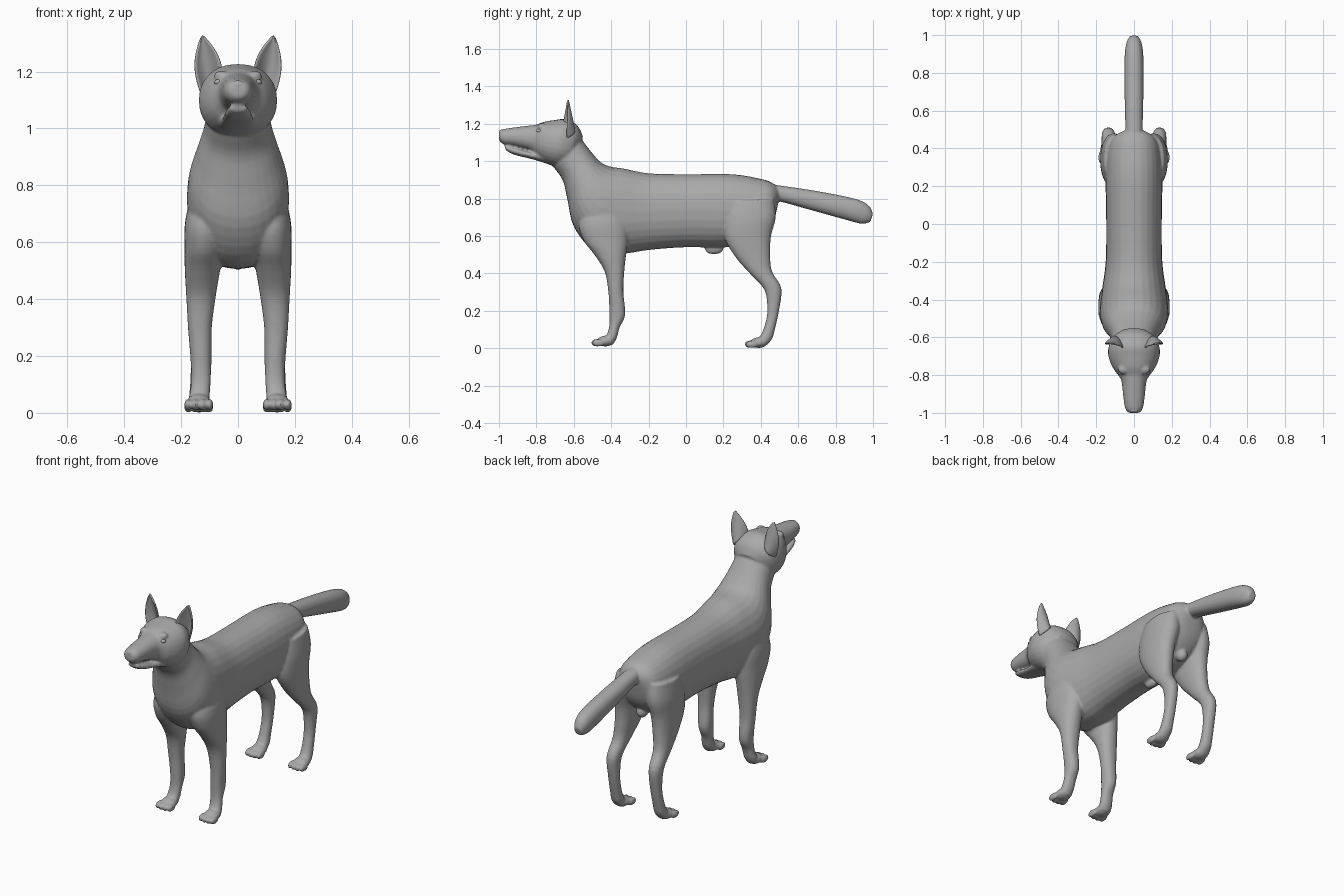
import bpy
import bmesh
import math
from mathutils import Vector, Matrix

default_cube = bpy.data.objects.get("Cube")
if default_cube:
    bpy.data.objects.remove(default_cube, do_unlink=True)

# One plain grey for the whole animal
grey = bpy.data.materials.new("plain grey")
grey.use_nodes = True
grey.diffuse_color = (0.4, 0.4, 0.4, 1)
grey.node_tree.nodes["Principled BSDF"].inputs["Base Color"].default_value = grey.diffuse_color

RING_SIDES = 28
SUBSTEPS = 4


def catmull_rom(before, start, end, after, t):
    """Interpolate whole stations so the loft flows smoothly."""
    result = []
    for a, b, c, d in zip(before, start, end, after):
        linear = (c - a) * t
        square = (2 * a - 5 * b + 4 * c - d) * t ** 2
        cubic = (3 * b - a - 3 * c + d) * t ** 3
        result.append(b + (linear + square + cubic) / 2)
    return result


def loft(bm, stations, side=1, squareness=2.2):
    """Each station: first edge (y, z), second edge (y, z), centre x, half width."""
    dense = []
    last = len(stations) - 1
    for i in range(last):
        four = [stations[max(0, min(last, i + k))] for k in (-1, 0, 1, 2)]
        dense += [catmull_rom(*four, step / SUBSTEPS) for step in range(SUBSTEPS)]
    dense.append(stations[last])

    rings = []
    for y1, z1, y2, z2, x, width in dense:
        centre = Vector((x * side, (y1 + y2) / 2, (z1 + z2) / 2))
        across = Vector((width, 0, 0))
        along = Vector((0, (y1 - y2) / 2, (z1 - z2) / 2))
        ring = []
        for k in range(RING_SIDES):
            angle = math.tau * k / RING_SIDES
            c, s = math.cos(angle), math.sin(angle)
            u = math.copysign(abs(c) ** (2 / squareness), c)
            v = math.copysign(abs(s) ** (2 / squareness), s)
            ring.append(bm.verts.new(centre + across * u + along * v))
        rings.append(ring)

    faces = [bm.faces.new(rings[0]), bm.faces.new(rings[-1])]
    for ring, following in zip(rings, rings[1:]):
        for k in range(RING_SIDES):
            n = (k + 1) % RING_SIDES
            faces.append(bm.faces.new((ring[k], ring[n], following[n], following[k])))
    bmesh.ops.recalc_face_normals(bm, faces=faces)


def ellipsoid(bm, centre, radii, subdivisions=3):
    matrix = Matrix.Translation(centre) @ Matrix.Diagonal((*radii, 1))
    bmesh.ops.create_icosphere(bm, subdivisions=subdivisions, radius=1, matrix=matrix)


def finish(bm, name):
    mesh = bpy.data.meshes.new(name)
    bm.to_mesh(mesh)
    bm.free()
    mesh.materials.append(grey)
    mesh.shade_smooth()
    obj = bpy.data.objects.new(name, mesh)
    bpy.context.collection.objects.link(obj)
    return obj


# Profiles read from the tail end forward, or from the hip and shoulder down
trunk_and_neck = [
    (.5, .85, .49, .76, 0, .05), (.46, .885, .46, .66, 0, .11),
    (.4, .905, .38, .58, 0, .14), (.25, .93, .22, .54, 0, .15),
    (0, .93, 0, .54, 0, .147), (-.2, .935, -.2, .525, 0, .15),
    (-.33, .96, -.35, .505, 0, .168), (-.4, .97, -.5, .53, 0, .18),
    (-.45, .99, -.6, .65, 0, .17), (-.49, 1.03, -.635, .8, 0, .142),
    (-.53, 1.08, -.66, .9, 0, .12), (-.57, 1.13, -.71, .97, 0, .11),
    (-.62, 1.17, -.75, 1.03, 0, .09),
]
skull_and_muzzle = [
    (-.55, 1.13, -.6, 1.03, 0, .07), (-.58, 1.19, -.63, .98, 0, .115),
    (-.64, 1.225, -.69, .97, 0, .137), (-.7, 1.22, -.74, .985, 0, .13),
    (-.76, 1.21, -.785, 1.01, 0, .105), (-.8, 1.195, -.815, 1.04, 0, .078),
    (-.84, 1.19, -.84, 1.06, 0, .065), (-.92, 1.18, -.92, 1.08, 0, .056),
    (-.98, 1.17, -.975, 1.09, 0, .046), (-1, 1.155, -1, 1.11, 0, .027),
]
lower_jaw = [
    (-.72, 1.06, -.74, .985, 0, .08), (-.82, 1.05, -.82, 1.01, 0, .058),
    (-.92, 1.075, -.92, 1.035, 0, .045), (-.97, 1.085, -.965, 1.06, 0, .03),
]
tail = [
    (.4, .88, .42, .8, 0, .04), (.5, .87, .5, .785, 0, .045),
    (.7, .84, .68, .735, 0, .05), (.9, .8, .86, .685, 0, .05),
    (.975, .765, .94, .665, 0, .04), (1, .72, .985, .675, 0, .022),
]
front_leg = [
    (-.5, .82, -.34, .82, .09, .06), (-.57, .68, -.31, .68, .11, .075),
    (-.55, .58, -.31, .58, .118, .07), (-.49, .5, -.32, .5, .125, .062),
    (-.435, .41, -.33, .41, .13, .052), (-.415, .3, -.335, .3, .134, .042),
    (-.41, .2, -.325, .18, .13, .037), (-.41, .12, -.355, .11, .13, .034),
    (-.425, .07, -.37, .055, .135, .036), (-.45, .045, -.39, .02, .137, .037),
]
hind_leg = [
    (.22, .78, .47, .8, .09, .07), (.2, .68, .48, .7, .105, .072),
    (.21, .58, .455, .6, .115, .062), (.27, .48, .45, .5, .122, .052),
    (.35, .39, .46, .41, .13, .042), (.42, .31, .51, .32, .135, .036),
    (.435, .2, .497, .2, .135, .031), (.42, .12, .475, .1, .137, .031),
    (.4, .07, .46, .05, .138, .034), (.375, .045, .43, .015, .14, .036),
]

# Body: all limbs flow into one continuous skin
body = bmesh.new()
for profile in (trunk_and_neck, skull_and_muzzle, lower_jaw, tail):
    loft(body, profile)
ellipsoid(body, (0, .15, .53), (.022, .05, .028))
ellipsoid(body, (0, .4, .59), (.03, .035, .035))

for side in (-1, 1):
    for leg, paw_y, floor in ((front_leg, -.43, .008), (hind_leg, .39, 0)):
        loft(body, leg, side)
        ellipsoid(body, (side * .138, paw_y, floor + .03), (.042, .045, .029))
        # Four toes, the middle pair reaching further forward
        for toe in (-1.5, -.5, .5, 1.5):
            reach = .047 - .006 * abs(toe)
            place = (side * .138 + toe * .025, paw_y - reach, floor + .021)
            ellipsoid(body, place, (.0135, .034, .021))
    # Brow ridges above the eyes
    ellipsoid(body, (side * .055, -.77, 1.185), (.03, .025, .018))

skin = finish(body, "body")
remesh = skin.modifiers.new("merge limbs", "REMESH")
remesh.mode = "VOXEL"
remesh.voxel_size = .0065
remesh.use_smooth_shade = True
relax = skin.modifiers.new("soften joins", "SMOOTH")
relax.factor = .5
relax.iterations = 5

# Ears: cupped sheets that open forward and outward
ROWS, COLUMNS = 10, 10
for side, label in ((1, "left"), (-1, "right")):
    ear = bmesh.new()
    inner = Vector((.055, -.66, 1.2))
    outer = Vector((.13, -.64, 1.12))
    back = Vector((.1, -.54, 1.16))
    tip = Vector((.126, -.632, 1.33))
    grid = []
    for row in range(ROWS + 1):
        t = row / ROWS
        line = []
        for column in range(COLUMNS + 1):
            s = column / COLUMNS
            root = inner * (1 - s) ** 2 + back * 2 * s * (1 - s) + outer * s ** 2
            point = root.lerp(tip, t)
            point.x += math.sin(math.pi * t) * (s - .4) * .04
            point.x *= side
            line.append(ear.verts.new(point))
        grid.append(line)
    for low, high in zip(grid, grid[1:]):
        for k in range(COLUMNS):
            ear.faces.new((low[k], low[k + 1], high[k + 1], high[k]))
    bmesh.ops.remove_doubles(ear, verts=ear.verts, dist=.0005)
    bmesh.ops.recalc_face_normals(ear, faces=ear.faces)
    flap = finish(ear, label + "_ear")
    thickness = flap.modifiers.new("thickness", "SOLIDIFY")
    thickness.thickness = .01
    thickness.offset = 0
    flap.modifiers.new("round edges", "SUBSURF").levels = 1

    # Eyes
    eye = bmesh.new()
    ellipsoid(eye, (side * .066, -.783, 1.162), (.018, .018, .012))
    finish(eye, label + "_eye")

# Nose with its two rounded wings
nose = bmesh.new()
ellipsoid(nose, (0, -.985, 1.15), (.026, .015, .019))
for side in (-1, 1):
    ellipsoid(nose, (side * .018, -.982, 1.145), (.012, .014, .013))
finish(nose, "nose")
